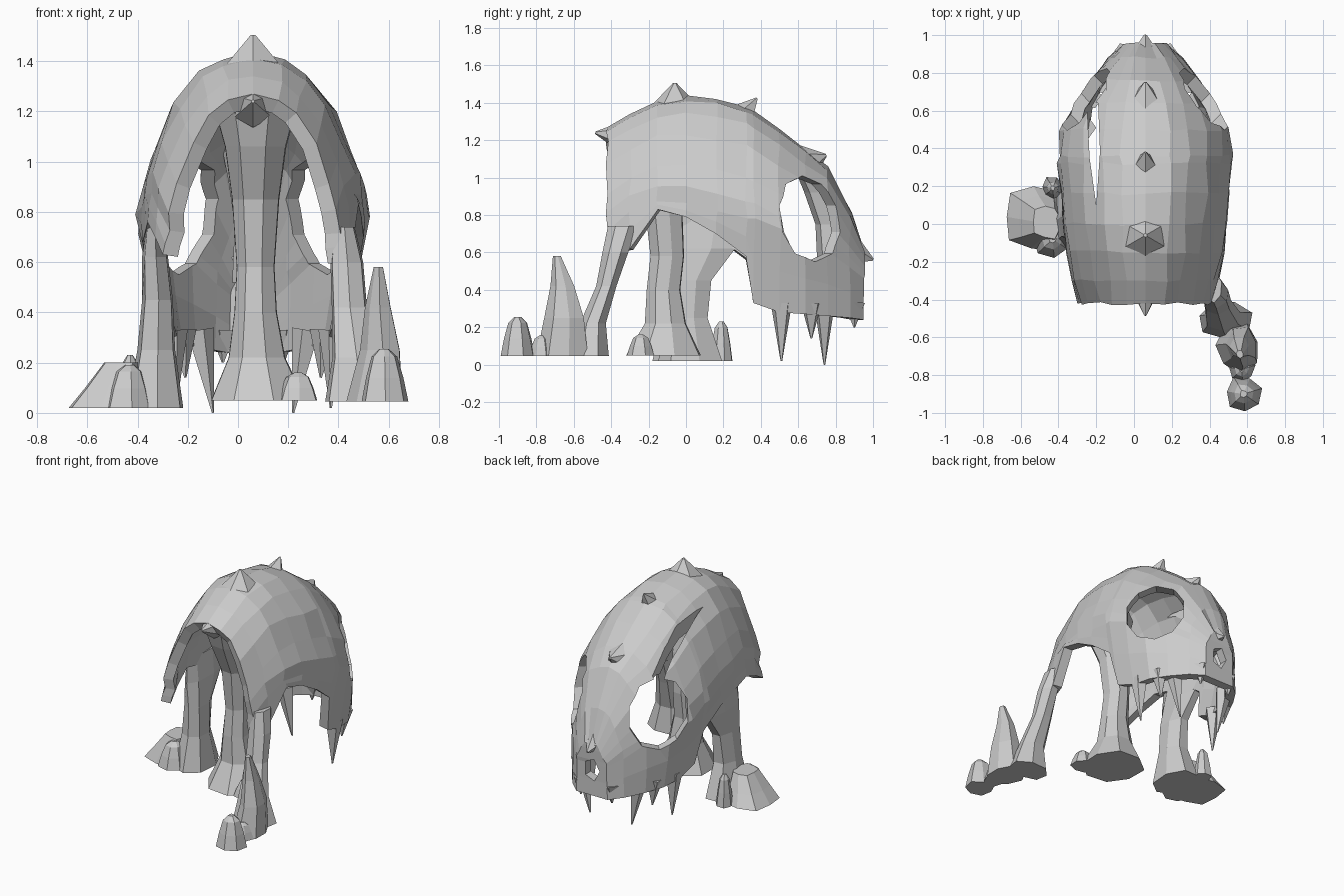
import bpy, bmesh, math, random
from mathutils import Vector

random.seed(4)
if "Cube" in bpy.data.objects:
    bpy.data.objects.remove(bpy.data.objects["Cube"])

stone = bpy.data.materials.new("pale_grey_stone")
stone.use_nodes = True
stone.diffuse_color = (0.6, 0.6, 0.6, 1)
bsdf = stone.node_tree.nodes["Principled BSDF"]
bsdf.inputs["Base Color"].default_value = (0.6, 0.6, 0.6, 1)
bsdf.inputs["Roughness"].default_value = 0.9
CX = 0.06  # symmetry line of the skull


def finish(name, bm):
    bmesh.ops.recalc_face_normals(bm, faces=bm.faces)
    mesh = bpy.data.meshes.new(name)
    bm.to_mesh(mesh)
    bm.free()
    mesh.materials.append(stone)
    ob = bpy.data.objects.new(name, mesh)
    bpy.context.collection.objects.link(ob)
    return ob


def bridge(bm, rings, closed):
    for a, b in zip(rings, rings[1:]):
        n = len(a)
        for i in range(n if closed else n - 1):
            j = (i + 1) % n
            bm.faces.new((a[i], a[j], b[j], b[i]))


def column(name, sections, sides=7, jitter=0.12):
    """Loft of (x, y, z, rx, ry) rings, with a shared ragged outline."""
    bm = bmesh.new()
    wobble = [1 + random.uniform(-jitter, jitter) for _ in range(sides)]
    rings = []
    for x, y, z, rx, ry in sections:
        ring = []
        for i, w in enumerate(wobble):
            a = math.tau * i / sides + 0.3
            ring.append(bm.verts.new((x + rx * w * math.cos(a), y + ry * w * math.sin(a), z)))
        rings.append(ring)
    bridge(bm, rings, True)
    bm.faces.new(rings[0])
    bm.faces.new(rings[-1])
    return finish(name, bm)


def rock(name, x, y, z, r, h):
    return column(name, [(x, y, z, r, r), (x, y, z + h * 0.45, r * 0.8, r * 0.8),
                         (x, y, z + h * 0.85, r * 0.55, r * 0.55),
                         (x, y, z + h, r * 0.2, r * 0.2)])


def cone(name, base, tip, r, sides=5):
    base, tip = Vector(base), Vector(tip)
    bm = bmesh.new()
    bmesh.ops.create_cone(bm, cap_ends=True, segments=sides, radius1=r,
                          radius2=r * 0.08, depth=(tip - base).length)
    rot = (tip - base).to_track_quat('Z', 'Y')
    for v in bm.verts:
        v.co = rot @ v.co + (base + tip) / 2
    return finish(name, bm)


# Skull shell: arched stations (y, half width, top, widest z, right bottom, left bottom, bottom half width)
stations = [
    (-0.42, 0.34, 1.27, 0.72, 0.63, 0.60, 0.36),
    (-0.30, 0.38, 1.34, 0.82, 0.70, 0.62, 0.39),
    (-0.15, 0.41, 1.41, 0.88, 0.76, 0.83, 0.42),
    (0.00, 0.43, 1.44, 0.86, 0.72, 0.79, 0.43),
    (0.16, 0.45, 1.42, 0.83, 0.68, 0.70, 0.44),
    (0.32, 0.46, 1.38, 0.79, 0.56, 0.58, 0.42),
    (0.36, 0.46, 1.36, 0.78, 0.34, 0.33, 0.38),
    (0.50, 0.45, 1.26, 0.72, 0.28, 0.28, 0.36),
    (0.64, 0.395, 1.15, 0.65, 0.27, 0.27, 0.34),
    (0.76, 0.30, 1.06, 0.60, 0.26, 0.26, 0.28),
    (0.88, 0.19, 0.82, 0.52, 0.25, 0.25, 0.20),
    (0.95, 0.11, 0.62, 0.46, 0.24, 0.24, 0.12),
]
arch = [(0.28, 0.04), (0.5, 0.15), (0.72, 0.36), (0.88, 0.64), (0.97, 0.85), (1, 1)]


def jit(s=0.010):
    return random.uniform(-s, s)


bm = bmesh.new()
rings = []
for y, hw, top, mid, low_r, low_l, bw in stations:
    sides = []
    for sign, low in ((-1, low_r), (1, low_l)):
        pts = [(CX + sign * hw * f + jit(), y + jit(), top - v * (top - mid) + jit()) for f, v in arch]
        for t in (0.5, 1):
            pts.append((CX + sign * (hw + (bw - hw) * t), y, mid + (low - mid) * t))
        sides.append(pts)
    ring = sides[0][::-1] + [(CX, y, top)] + sides[1]
    rings.append([bm.verts.new(p) for p in ring])
bridge(bm, rings, False)
end, n = rings[-1], len(rings[-1])
for i in range(n // 2 - 1):  # close the face between the two cheeks
    bm.faces.new((end[i], end[i + 1], end[n - 2 - i], end[n - 1 - i]))
bm.faces.new((end[n // 2 - 1], end[n // 2], end[n // 2 + 1]))
bmesh.ops.recalc_face_normals(bm, faces=bm.faces)
crown = max(bm.faces, key=lambda f: f.calc_center_median().z)
crown.normal_update()
flip = crown.normal.z < 0
shell = finish("skull_shell", bm)
if flip:
    shell.data.flip_normals()
solid = shell.modifiers.new("wall", 'SOLIDIFY')
solid.thickness = 0.065
solid.offset = -1


def cut(cutter):
    cutter.hide_render = True
    cutter.hide_viewport = True
    cutter.display_type = 'WIRE'
    mod = shell.modifiers.new(cutter.name, 'BOOLEAN')
    mod.operation = 'DIFFERENCE'
    mod.solver = 'EXACT'
    mod.use_self = True
    mod.object = cutter


def prism(name, centre, direction, rx, rz, depth, sides):
    """Upright elliptical prism pointing along a level direction."""
    bm = bmesh.new()
    d = Vector(direction).normalized()
    across = d.cross(Vector((0, 0, 1)))
    rings = []
    for s in (-0.5, 0.5):
        rings.append([])
        for i in range(sides):
            a = math.tau * (i + 0.5) / sides
            p = Vector(centre) + d * depth * s + across * rx * math.cos(a)
            rings[-1].append(bm.verts.new(p + Vector((0, 0, rz * math.sin(a)))))
    bridge(bm, rings, True)
    bm.faces.new(rings[0])
    bm.faces.new(rings[1])
    return finish(name, bm)


# Eye sockets and nose hole
for side, sign in (("right", -1), ("left", 1)):
    cut(prism(side + "_eye_cutter", (CX + sign * 0.295, 0.645, 0.78), (sign * 0.7, 0.71, 0),
              0.20, 0.23, 0.5, 10))
cut(prism("nose_cutter", (CX, 0.93, 0.42), (0, 1, 0), 0.06, 0.08, 0.3, 5))

# Crack above the right eye
bm = bmesh.new()
outline = [(-0.20, 0.10), (-0.18, 0.38), (-0.19, 0.64), (-0.25, 0.66), (-0.235, 0.35)]
rings = [[bm.verts.new((x, y, z)) for x, y in outline] for z in (0.95, 1.6)]
bridge(bm, rings, True)
bm.faces.new(rings[0])
bm.faces.new(rings[1])
cut(finish("crack_cutter", bm))

# Thick nose bridge between the eyes
column("nose_bridge", [
    (CX, 0.81, 0.52, 0.085, 0.11), (CX, 0.78, 0.75, 0.075, 0.09),
    (CX, 0.73, 0.92, 0.10, 0.10), (CX, 0.65, 1.07, 0.13, 0.08)], 6, 0.05)

# Horns along the crown, brow and nose
cone("crown_horn", (CX, -0.06, 1.38), (CX, -0.06, 1.505), 0.13, 6)
cone("rear_crown_horn", (CX, 0.31, 1.34), (CX, 0.38, 1.425), 0.07)
cone("rim_horn", (CX, -0.34, 1.22), (CX, -0.485, 1.24), 0.085, 6)
cone("brow_horn", (CX, 0.64, 1.08), (CX, 0.75, 1.12), 0.10, 6)
cone("nose_horn", (CX, 0.86, 0.62), (CX, 1.0, 0.56), 0.10, 5)

# Teeth hanging from the jaw: offset from centre, y, tip height, base offset
teeth = [(0.31, 0.51, 0.02, 0.32), (0.27, 0.67, 0.14, 0.285),
         (0.16, 0.74, 0.0, 0.215), (0.12, 0.90, 0.2, 0.115)]
for sign in (-1, 1):
    for i, (dx, y, tip, edge) in enumerate(teeth):
        cone(f"tooth_{i}", (CX + sign * edge, y, 0.33), (CX + sign * dx, y, tip), 0.06)

# Front left leg
column("front_left_leg", [
    (0.48, -0.50, 0.045, 0.15, 0.10), (0.465, -0.49, 0.22, 0.10, 0.07),
    (0.44, -0.42, 0.42, 0.075, 0.055), (0.43, -0.37, 0.60, 0.07, 0.07),
    (0.42, -0.33, 0.74, 0.045, 0.08)])
column("left_spire", [
    (0.55, -0.66, 0.045, 0.12, 0.13), (0.57, -0.65, 0.25, 0.085, 0.10),
    (0.56, -0.66, 0.42, 0.055, 0.06), (0.56, -0.69, 0.58, 0.02, 0.02)])
rock("left_outer_rock", 0.58, -0.90, 0.045, 0.10, 0.21)
rock("left_small_rock", 0.57, -0.77, 0.045, 0.07, 0.11)

# Middle pillar leaning forward into the vault
column("middle_pillar", [
    (0.08, -0.12, 0.05, 0.20, 0.20), (0.075, -0.11, 0.22, 0.12, 0.11),
    (0.07, -0.12, 0.40, 0.09, 0.09), (0.07, -0.10, 0.58, 0.08, 0.09),
    (0.07, -0.12, 0.85, 0.10, 0.10), (0.07, -0.19, 1.06, 0.13, 0.13),
    (0.07, -0.21, 1.23, 0.18, 0.17)], 8, 0.08)
rock("pillar_rock", 0.24, -0.24, 0.05, 0.08, 0.11)

# Right leg with its rock pile
column("right_leg", [
    (-0.33, 0.02, 0.02, 0.12, 0.18), (-0.325, 0.01, 0.25, 0.08, 0.11),
    (-0.32, 0.02, 0.45, 0.065, 0.12), (-0.33, 0.08, 0.62, 0.055, 0.19),
    (-0.335, 0.10, 0.78, 0.03, 0.20)])
column("right_pile", [
    (-0.51, 0.03, 0.02, 0.18, 0.18), (-0.49, 0.02, 0.10, 0.13, 0.14),
    (-0.46, 0.01, 0.20, 0.08, 0.09)], 9)
rock("right_front_rock", -0.43, -0.08, 0.02, 0.10, 0.17)
rock("right_back_rock", -0.43, 0.19, 0.02, 0.06, 0.21)
